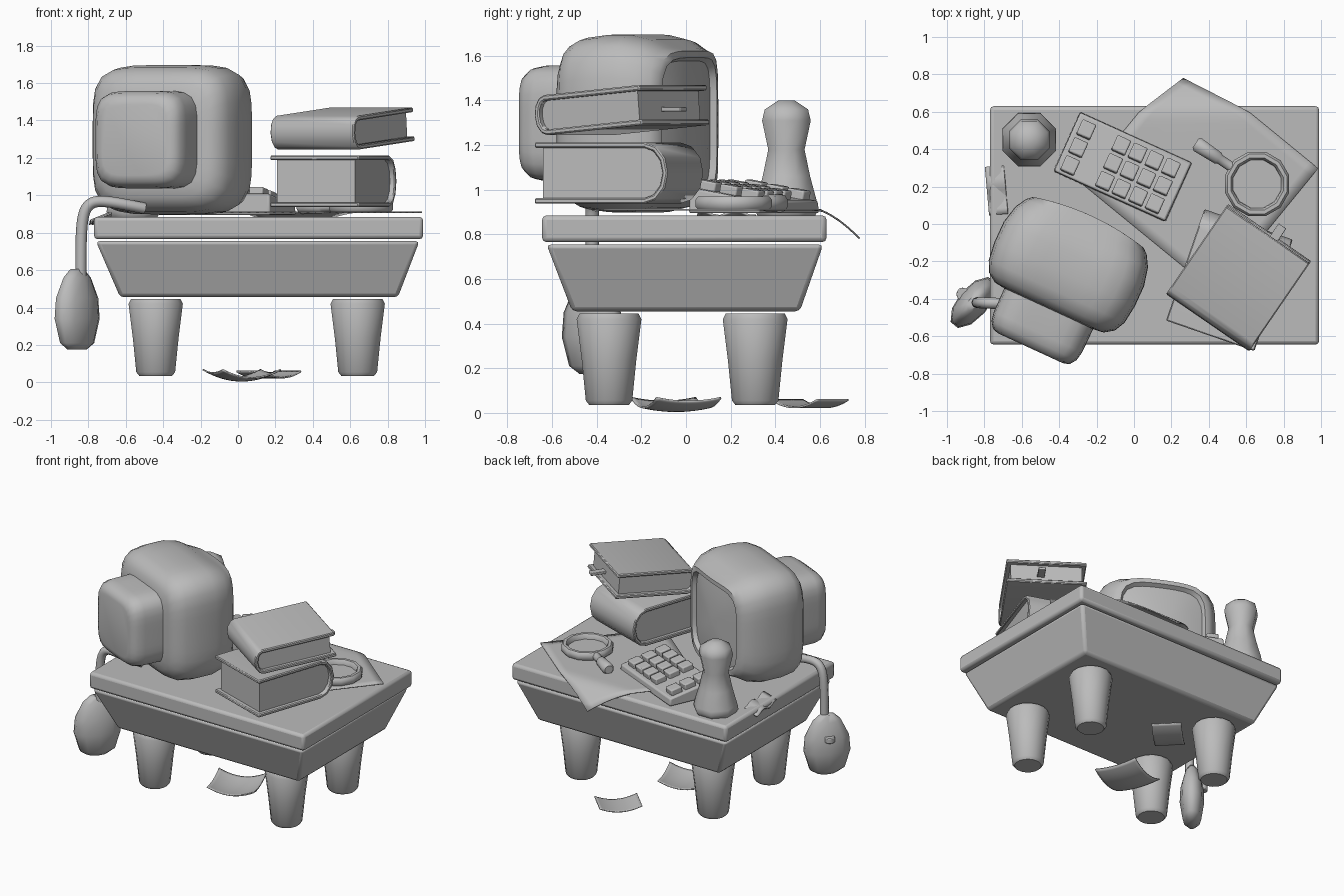
import bpy, bmesh, math
from mathutils import Matrix, Vector

cube = bpy.data.objects.get("Cube")
if cube:
    bpy.data.objects.remove(cube, do_unlink=True)

grey = bpy.data.materials.new("plain grey")
grey.use_nodes = True
grey.diffuse_color = (0.5, 0.5, 0.5, 1)
grey.node_tree.nodes["Principled BSDF"].inputs["Base Color"].default_value = (0.5, 0.5, 0.5, 1)


def finish(name, bm, bevel=0, segments=2, smooth=40, solid=0):
    bmesh.ops.recalc_face_normals(bm, faces=bm.faces)
    mesh = bpy.data.meshes.new(name)
    bm.to_mesh(mesh)
    bm.free()
    obj = bpy.data.objects.new(name, mesh)
    bpy.context.collection.objects.link(obj)
    mesh.materials.append(grey)
    if solid:
        mod = obj.modifiers.new("thickness", 'SOLIDIFY')
        mod.thickness = solid
        mod.offset = 0
    if bevel:
        mod = obj.modifiers.new("soft edges", 'BEVEL')
        mod.width, mod.segments = bevel, segments
    bpy.ops.object.select_all(action='DESELECT')
    obj.select_set(True)
    bpy.context.view_layer.objects.active = obj
    bpy.ops.object.shade_smooth_by_angle(angle=math.radians(smooth))
    return obj


def place(obj, location, yaw=0, tilt=0):
    obj.matrix_world = (Matrix.Translation(location) @ Matrix.Rotation(math.radians(yaw), 4, 'Z')
                        @ Matrix.Rotation(math.radians(tilt), 4, 'X'))
    return obj


def loft(rings, cap=True):
    """Bridge rings of points into one skin."""
    bm = bmesh.new()
    loops = [[bm.verts.new(p) for p in ring] for ring in rings]
    n = len(loops[0])
    for a, b in zip(loops, loops[1:]):
        for i in range(n):
            bm.faces.new((a[i], a[(i + 1) % n], b[(i + 1) % n], b[i]))
    if cap:
        bm.faces.new(loops[0])
        bm.faces.new(loops[-1])
    return bm


def rect(x0, x1, y0, y1, z):
    return [(x0, y0, z), (x1, y0, z), (x1, y1, z), (x0, y1, z)]


def box(x, y, z):
    return loft([rect(-x / 2, x / 2, -y / 2, y / 2, h) for h in (-z / 2, z / 2)])


def turned(profile, sides, flat=1):
    """Rings of (radius, height) about z."""
    return loft([[(r * math.cos(t), r * flat * math.sin(t), z)
                  for t in [math.tau * (i + 0.5) / sides for i in range(sides)]]
                 for r, z in profile])


def squircle(half_w, half_h, depth, bulge=0, power=5, n=40):
    ring = []
    for i in range(n):
        t = math.tau * i / n
        c, s = math.cos(t), math.sin(t)
        k = (abs(c) ** power + abs(s) ** power) ** (-1 / power)
        x, z = half_w * c * k, half_h * s * k
        ring.append((x, depth + bulge * (1 - (x / 0.35) ** 2), z))
    return ring


# Desk
finish("desk_top", loft([rect(-0.77, 0.99, -0.645, 0.63, z) for z in (0.765, 0.885)]), 0.02)
finish("desk_body", loft([rect(-0.63, 0.855, -0.51, 0.51, 0.455),
                          rect(-0.76, 0.97, -0.625, 0.615, 0.755)]), 0.02)
for side, x in (("right", -0.44), ("left", 0.64)):
    for end, y in (("front", -0.345), ("back", 0.31)):
        leg = turned([(0.09, 0.035), (0.106, 0.055), (0.125, 0.24), (0.148, 0.42), (0.135, 0.445)], 16)
        place(finish(f"{end}_{side}_leg", leg), (x, y, 0))

# Monitor: rounded case, recessed screen, tube housing at the rear
YAW = -24.7
spin = Matrix.Rotation(math.radians(YAW), 3, 'Z')
centre = spin @ Vector((-0.225, 0, 0)) + Vector((0, 0, 1.297))
case = [(0.24, -0.605), (0.32, -0.595), (0.37, -0.56), (0.40, -0.50), (0.413, -0.40),
        (0.413, -0.28), (0.39, -0.18), (0.355, -0.12)]
rings = [squircle(w, w * 0.965, d) for w, d in case]
rings += [squircle(w, w, d, 0.045) for w, d in
          ((0.325, -0.10), (0.295, -0.10), (0.28, -0.13), (0.2, -0.12), (0.1, -0.115), (0.03, -0.113))]
place(finish("monitor_case", loft(rings)), centre)
bpy.data.objects["monitor_case"].matrix_world = Matrix.Translation(centre) @ spin.to_4x4()
housing = [(0.19, -0.835), (0.225, -0.825), (0.25, -0.79), (0.26, -0.74), (0.262, -0.55)]
place(finish("monitor_housing", loft([squircle(w, w, d) for w, d in housing])), centre, YAW)

# Keyboard: wedge base with rows of keys
KEY_PLACE = (-0.06, 0.305, 0.895)
wedge = loft([rect(-0.33, 0.33, -0.175, 0.175, 0),
              [(x, y, 0.115 if y < 0 else 0.055) for x, y, z in rect(-0.325, 0.325, -0.17, 0.17, 0)]])
place(finish("keyboard_base", wedge, 0.01), KEY_PLACE, -24.3)
turn = Matrix.Rotation(math.radians(-24.3), 3, 'Z')
for col, u in enumerate((-0.26, -0.055, 0.042, 0.14, 0.237)):
    for row, v in enumerate((-0.11, -0.005, 0.1)):
        spot = Vector(KEY_PLACE) + turn @ Vector((u, v, 0.095 - v * 0.176))
        place(finish(f"key_{col}_{row}", box(0.08, 0.085, 0.06), 0.008), spot, -24.3, -10)

# Turned piece with a round head
pawn = [(0.14, 0.885), (0.155, 0.91), (0.15, 0.94), (0.115, 1.06), (0.088, 1.18),
        (0.118, 1.31), (0.105, 1.36), (0.04, 1.40)]
place(finish("pawn", turned(pawn, 8), 0, 1, 55), (-0.56, 0.45, 0))

# Magnifying glass
glass = (0.658, 0.214, 0.91)
ring = [(0.165, 0), (0.178, 0.015), (0.178, 0.045), (0.165, 0.06), (0.145, 0.06),
        (0.135, 0.045), (0.132, 0.025)]
place(finish("magnifier_lens", turned(ring, 12)), glass)
handle = turned([(0.028, 0.16), (0.028, 0.24), (0.036, 0.25), (0.042, 0.38), (0.03, 0.395)], 10)
obj = finish("magnifier_handle", handle)
obj.matrix_world = (Matrix.Translation((glass[0], glass[1], 0.94))
                    @ Vector((-0.83, 0.55, 0)).to_track_quat('Z', 'Y').to_matrix().to_4x4())


# Sheets of paper
def sheet(name, x0, x1, y0, y1, bend, solid=0.008, n=16):
    bm = bmesh.new()
    grid = [[bm.verts.new(bend(x0 + (x1 - x0) * i / n, y0 + (y1 - y0) * j / n))
             for j in range(n + 1)] for i in range(n + 1)]
    for i in range(n):
        for j in range(n):
            bm.faces.new((grid[i][j], grid[i + 1][j], grid[i + 1][j + 1], grid[i][j + 1]))
    return finish(name, bm, solid=solid)


def droop(a, b):
    """Desk sheet hangs over the rear edge."""
    x, y = 0.77 * a + 0.63 * b, -0.63 * a + 0.77 * b
    over = max(0, y - 0.6)
    return (x, y - over * 0.38, 0.91 - over * (0.25 + 0.7 * over))


sheet("desk_sheet", -0.36, 0.577, -0.01, 0.858, droop)
place(sheet("large_floor_sheet", -0.165, 0.165, -0.155, 0.155,
            lambda x, y: (x, y, 0.008 + 1.6 * x * x + 0.7 * y * y)), (0.02, -0.045, 0), 20)
place(sheet("small_floor_sheet", -0.145, 0.145, -0.1, 0.1,
            lambda x, y: (x, y, 0.025 + 1.6 * x * x)), (0.165, 0.555, 0), 45)


# Books: wrapped cover with a rounded spine on +y, and a page block
def book(name, width, depth, height, spine, location, yaw, tilt=0, cover=0.025):
    def wrap(inset, front):
        h = height / 2 - inset
        pts = [(front, -h)]
        for i in range(7):
            t = math.radians(-90 + 30 * i)
            pts.append((depth / 2 - spine + (spine - inset) * math.cos(t), h * math.sin(t)))
        return pts + [(front, h)]
    outline = wrap(0, -depth / 2) + wrap(cover, -depth / 2)[::-1]
    case = loft([[(x, y, z) for y, z in outline] for x in (-width / 2, width / 2)])
    place(finish(name + "_cover", case, 0.006, 1, 35), location, yaw, tilt)
    block = wrap(cover - 0.002, -depth / 2 + 0.03)
    pages = loft([[(x, y, z) for y, z in block] for x in (-width / 2 + 0.03, width / 2 - 0.03)])
    place(finish(name + "_pages", pages), location, yaw, tilt)


book("lower_book", 0.5, 0.63, 0.275, 0.11, (0.51, -0.3, 1.075), -19)
book("upper_book", 0.54, 0.58, 0.18, 0.06, (0.557, -0.29, 1.355), 145.5, -5)
place(finish("bookmark", box(0.05, 0.12, 0.02), 0.004), (0.76, -0.06, 1.36), -34.5)

# Mouse dangling on its cord
body = [(0.07, 0.175), (0.125, 0.21), (0.165, 0.34), (0.155, 0.45), (0.10, 0.56), (0.05, 0.605)]
place(finish("mouse_body", turned(body, 10, 0.5), 0, 1, 60), (-0.86, -0.42, 0), 50)
wheel = turned([(0.035, -0.02), (0.035, 0.02)], 12)
obj = place(finish("mouse_wheel", wheel, 0.005), (-0.915, -0.375, 0.45), 50)

curve = bpy.data.curves.new("mouse_cord", 'CURVE')
curve.dimensions = '3D'
curve.bevel_depth = 0.03
curve.bevel_resolution = 2
path = curve.splines.new('NURBS')
points = [(-0.84, -0.42, 0.56), (-0.84, -0.42, 0.75), (-0.84, -0.42, 0.96),
          (-0.72, -0.425, 0.975), (-0.6, -0.43, 0.95), (-0.5, -0.4, 0.93)]
path.points.add(len(points) - 1)
for point, co in zip(path.points, points):
    point.co = (*co, 1)
path.use_endpoint_u = True
path.order_u = 4
curve.materials.append(grey)
bpy.context.collection.objects.link(bpy.data.objects.new("mouse_cord", curve))

# Scraps hanging over the side edge
place(sheet("edge_scrap", -0.05, 0.05, -0.13, 0.13,
            lambda x, y: (x, y, 0.4 * x + 0.012 * math.sin(40 * y)), n=8), (-0.735, 0.18, 0.875), 5)
